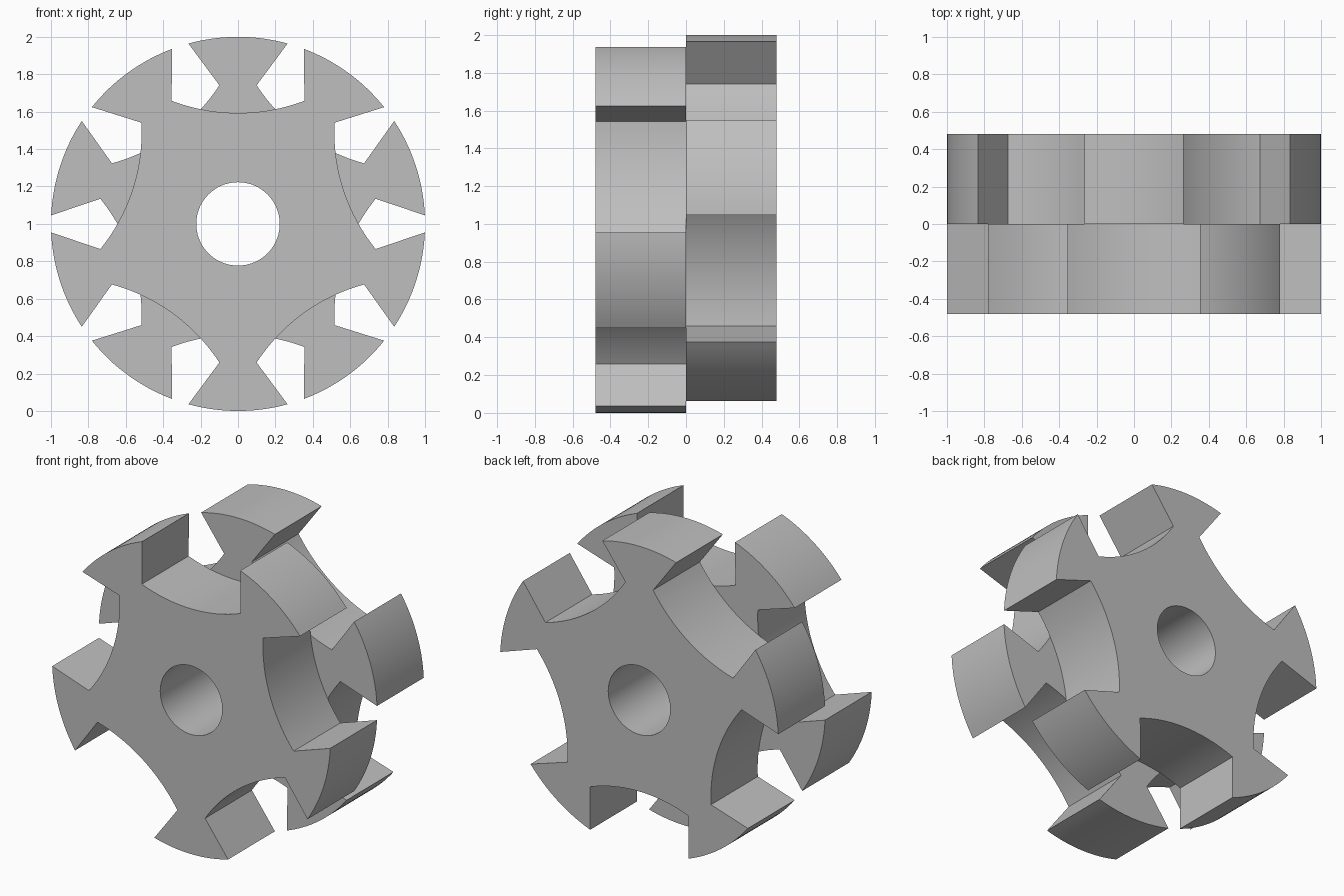
import bpy
import bmesh
from math import cos, sin, radians, pi

cube = bpy.data.objects.get("Cube")
if cube:
    bpy.data.objects.remove(cube, do_unlink=True)

TEETH = 5
RADIUS = 1.0
BORE = 0.223
DEPTH = 0.48
TOOTH_HALF = radians(15.37)    # half angle of a tooth's outer arc
VALLEY_DIST = 1.593            # centre of the concave valley arc
VALLEY_HALF = radians(20.8)    # half angle of the valley arc

grey = bpy.data.materials.new("plain grey")
grey.use_nodes = True
colour = (0.52, 0.52, 0.52, 1)
grey.diffuse_color = colour
grey.node_tree.nodes["Principled BSDF"].inputs["Base Color"].default_value = colour


def spread(half, steps):
    return [half * (2 * i / steps - 1) for i in range(steps + 1)]


def turn(along, across, angle):
    return (along * cos(angle) - across * sin(angle),
            along * sin(angle) + across * cos(angle))


def wheel_outline(start):
    """Flared teeth joined by concave valleys."""
    points = []
    for k in range(TEETH):
        a = start + 2 * pi * k / TEETH
        points += [turn(RADIUS * cos(t), RADIUS * sin(t), a)
                   for t in spread(TOOTH_HALF, 16)]
        points += [turn(VALLEY_DIST - RADIUS * cos(t), RADIUS * sin(t), a + pi / TEETH)
                   for t in spread(VALLEY_HALF, 24)]
    return points


def toothed_wheel(name, start, y):
    bm = bmesh.new()
    bore = [turn(BORE, 0, 2 * pi * i / 72) for i in range(72)]
    edges = []
    for loop in (wheel_outline(start), bore):
        verts = [bm.verts.new((x, y, z + RADIUS)) for x, z in loop]
        edges += [bm.edges.new((v, verts[i - 1])) for i, v in enumerate(verts)]
    bmesh.ops.triangle_fill(bm, edges=edges, use_beauty=True)

    # Thicken the flat plate
    plate = bmesh.ops.extrude_face_region(bm, geom=bm.faces[:])
    moved = [v for v in plate["geom"] if isinstance(v, bmesh.types.BMVert)]
    bmesh.ops.translate(bm, verts=moved, vec=(0, DEPTH, 0))
    bmesh.ops.recalc_face_normals(bm, faces=bm.faces[:])

    mesh = bpy.data.meshes.new(name)
    bm.to_mesh(mesh)
    bm.free()
    mesh.materials.append(grey)
    obj = bpy.data.objects.new(name, mesh)
    bpy.context.collection.objects.link(obj)
    bpy.ops.object.select_all(action="DESELECT")
    obj.select_set(True)
    bpy.context.view_layer.objects.active = obj
    bpy.ops.object.shade_smooth_by_angle(angle=radians(25))


# Two wheels back to back, half a tooth pitch apart
toothed_wheel("front_wheel", -pi / 2, -DEPTH)
toothed_wheel("back_wheel", pi / 2, 0)
